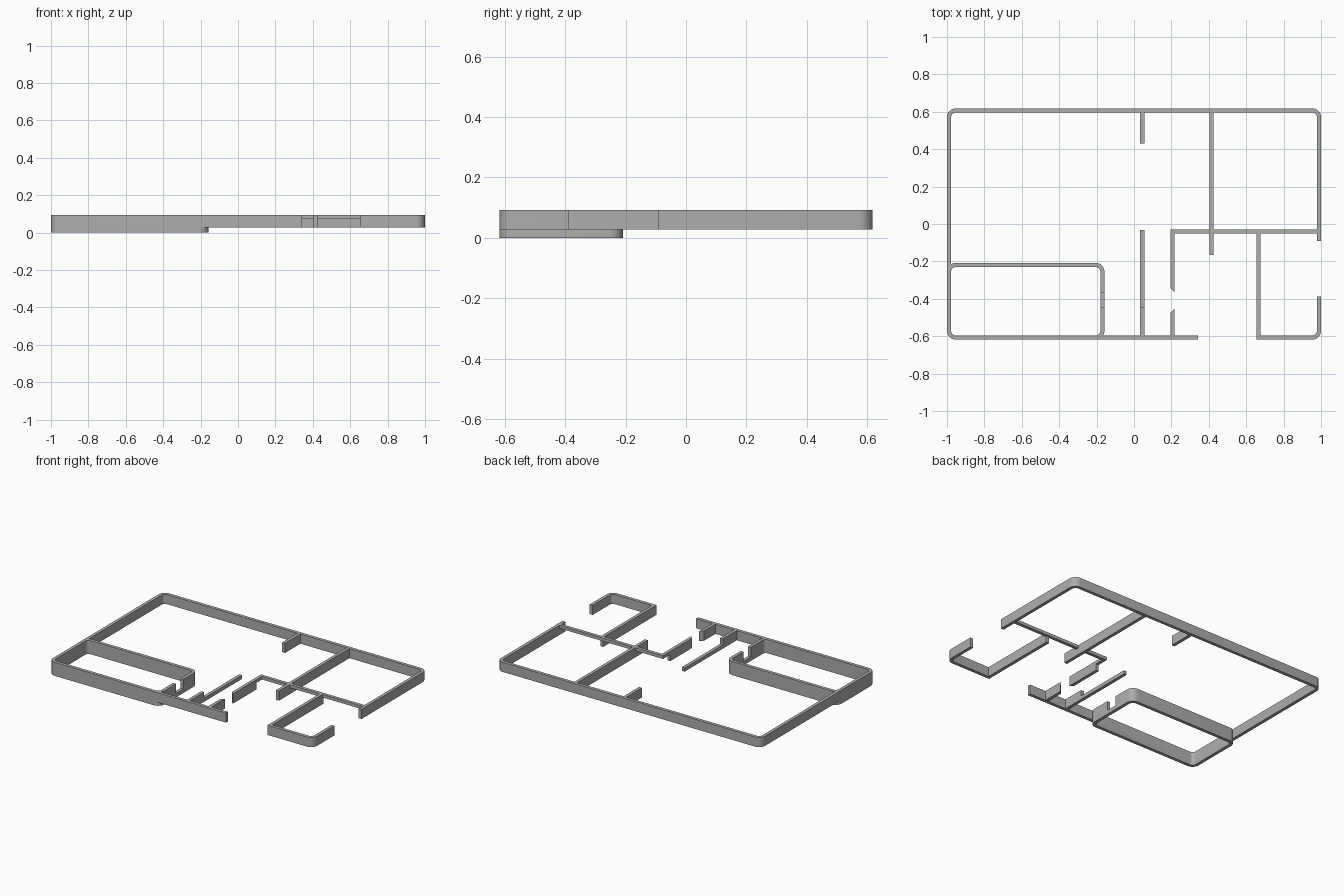
import bpy, bmesh, math
from mathutils import Vector

cube = bpy.data.objects.get("Cube")
if cube:
    bpy.data.objects.remove(cube, do_unlink=True)

HALF = 0.011                                   # half wall thickness
RADIUS = 0.036                                 # corner radius on the centre line
FOOT, FLOOR, LINTEL, TOP = 0.0, 0.027, 0.072, 0.093
SILL = 0.052

grey = bpy.data.materials.new("wall_grey")
grey.use_nodes = True
GREY = (0.42, 0.42, 0.42, 1)
grey.diffuse_color = GREY
grey.node_tree.nodes["Principled BSDF"].inputs["Base Color"].default_value = GREY


def round_path(points, closed):
    """Replace every corner of the path with a quarter arc."""
    pts = [Vector(p) for p in points]
    n, path = len(pts), []
    for i, p in enumerate(pts):
        if not closed and i in (0, n - 1):
            path.append(p)
            continue
        a = (pts[i - 1] - p).normalized()
        b = (pts[(i + 1) % n] - p).normalized()
        centre = p + (a + b) * RADIUS
        for k in range(9):
            t = k / 8 * math.pi / 2
            path.append(centre - b * RADIUS * math.cos(t) - a * RADIUS * math.sin(t))
    return path


def wall(name, points, low=FLOOR, high=TOP, closed=False, skew=0.0):
    """Wall of constant thickness along a path; skew slants its far end."""
    path = round_path(points, closed)
    n = len(path)
    bm = bmesh.new()
    rings = []
    for i, p in enumerate(path):
        before = path[i - 1] if closed or i > 0 else p
        after = path[(i + 1) % n] if closed or i < n - 1 else p
        along = (after - before).normalized()
        side = Vector((-along.y, along.x)) * HALF
        slant = along * skew if i == n - 1 and not closed else along * 0
        left, right = p + side + slant, p - side - slant
        rings.append([bm.verts.new((q.x, q.y, z)) for q, z in
                      ((left, low), (right, low), (right, high), (left, high))])
    for i in range(n if closed else n - 1):
        r, s = rings[i], rings[(i + 1) % n]
        for k in range(4):
            m = (k + 1) % 4
            bm.faces.new((r[k], r[m], s[m], s[k]))
    if not closed:
        bm.faces.new(rings[0])
        bm.faces.new(rings[-1])
    bmesh.ops.recalc_face_normals(bm, faces=bm.faces)
    mesh = bpy.data.meshes.new(name)
    bm.to_mesh(mesh)
    bm.free()
    mesh.materials.append(grey)
    obj = bpy.data.objects.new(name, mesh)
    bpy.context.collection.objects.link(obj)
    bpy.ops.object.select_all(action='DESELECT')
    obj.select_set(True)
    bpy.context.view_layer.objects.active = obj
    bpy.ops.object.shade_smooth_by_angle(angle=math.radians(30))


# Outer wall centre lines
X, Y = 1 - HALF, 0.618 - HALF
GX, GY = -0.169, -0.219                        # garage corner
HALL = -0.04                                   # cross beam

# Perimeter, open at the entrance and at the side door
wall("outer_wall", [(X, -0.092), (X, Y), (-X, Y), (-X, -Y), (0.341, -Y)])

# Garage: deeper footing and inner walls with a doorway
wall("garage_footing", [(-X, -Y), (GX, -Y), (GX, GY), (-X, GY)],
     FOOT, FLOOR, closed=True)
wall("garage_back_wall", [(-X, GY - 0.06), (-X, GY), (GX, GY), (GX, -0.365)])
wall("garage_front_corner", [(GX, -0.445), (GX, -Y), (GX - 0.06, -Y)])

# Corner room beside the entrance
wall("corner_room_wall", [(0.666, HALL), (0.666, -Y)])
wall("corner_room_outer_wall", [(0.655, -Y), (X, -Y), (X, -0.387)])

# Beam over the openings along the hall
wall("hall_beam", [(X, HALL), (0.195, HALL)], LINTEL, TOP)
wall("hall_beam_return", [(0.206, HALL), (0.206, -0.11)], LINTEL, TOP)

# Inner partitions
wall("back_stub_wall", [(0.044, Y), (0.044, 0.43)])
wall("bedroom_partition", [(0.415, Y), (0.415, -0.165)])
wall("bath_wall", [(0.206, -0.108), (0.206, -0.355)], skew=0.011)
wall("bath_front_wall", [(0.206, -Y), (0.206, -0.463)], skew=-0.011)
wall("kitchen_wall", [(0.044, -Y), (0.044, -0.445)])
wall("kitchen_low_wall", [(0.044, -0.445), (0.044, -0.033)], FLOOR, SILL)
